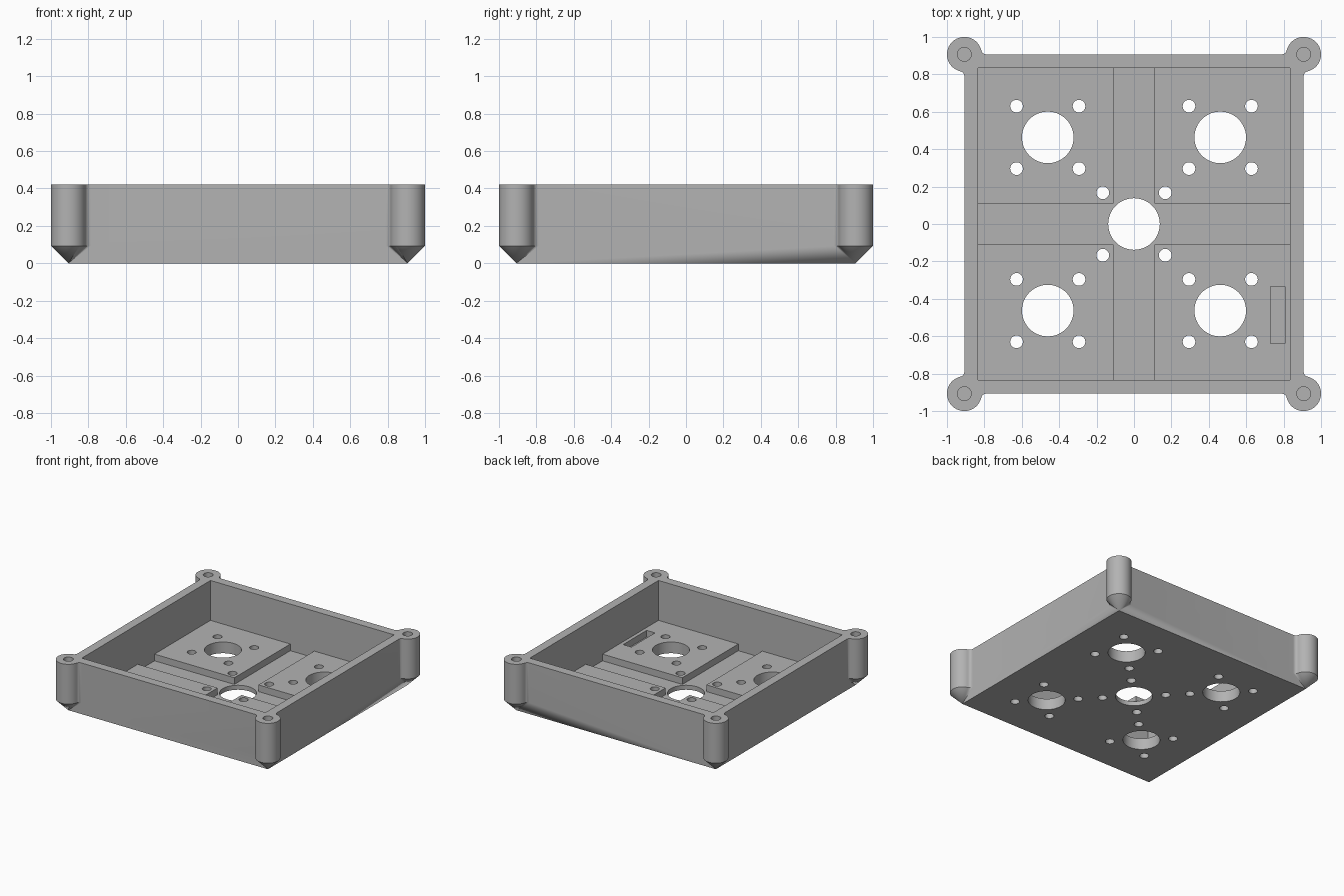
import bpy, bmesh
from math import sin, cos, pi, atan2, sqrt
from mathutils import Matrix

if "Cube" in bpy.data.objects:
    bpy.data.objects.remove(bpy.data.objects["Cube"])

HEIGHT = 0.42        # full height of the walls
OUTER = 0.907        # half width of the tray, also the post centres
INNER = 0.835        # half width of the cavity
PAD_TOP = 0.092      # top of the raised mounting pads
FLOOR = 0.037        # bottom of the cross channels
CHANNEL = 0.109      # half width of the channels
POST_R = 0.093
FILLET = 0.028

grey = bpy.data.materials.new("plain grey")
grey.use_nodes = True
colour = (0.45, 0.45, 0.45, 1)
grey.diffuse_color = colour
grey.node_tree.nodes["Principled BSDF"].inputs["Base Color"].default_value = colour


def prism(name, points, z0, z1, tip=None):
    """Extrude a plan outline, optionally tapering to a tip point below."""
    bm = bmesh.new()
    low = [bm.verts.new((x, y, z0)) for x, y in points]
    high = [bm.verts.new((x, y, z1)) for x, y in points]
    bm.faces.new(high)
    apex = bm.verts.new(tip) if tip else None
    if not tip:
        bm.faces.new(low[::-1])
    n = len(points)
    for i in range(n):
        j = (i + 1) % n
        bm.faces.new((low[i], low[j], high[j], high[i]))
        if tip:
            bm.faces.new((apex, low[j], low[i]))
    bmesh.ops.recalc_face_normals(bm, faces=bm.faces[:])
    mesh = bpy.data.meshes.new(name)
    bm.to_mesh(mesh)
    bm.free()
    mesh.materials.append(grey)
    ob = bpy.data.objects.new(name, mesh)
    bpy.context.collection.objects.link(ob)
    return ob


def arc(cx, cy, r, a0, a1, n):
    return [(cx + r * cos(a0 + (a1 - a0) * i / n), cy + r * sin(a0 + (a1 - a0) * i / n))
            for i in range(n + 1)]


def rect(x0, x1, y0, y1):
    return [(x0, y0), (x1, y0), (x1, y1), (x0, y1)]


def circle(x, y, r, n=48):
    return arc(x, y, r, 0, 2 * pi, n)[:-1]


def combine(target, tool, operation):
    """Apply one boolean and throw the tool away."""
    mod = target.modifiers.new("combine", 'BOOLEAN')
    mod.operation = operation
    mod.solver = 'EXACT'
    mod.object = tool
    bpy.context.view_layer.objects.active = target
    bpy.ops.object.modifier_apply(modifier=mod.name)
    bpy.data.objects.remove(tool)


def cut(points, z0, z1):
    combine(tray, prism("cutter", points, z0, z1), 'DIFFERENCE')


# Tray block
tray = prism("tray", rect(-OUTER, OUTER, -OUTER, OUTER), 0, HEIGHT)

# Corner posts: round outside, filleted into both walls, tapering to a point
reach = sqrt((POST_R + FILLET) ** 2 - FILLET ** 2)
touch = atan2(FILLET, -reach)
side = arc(-reach, FILLET, FILLET, -pi / 2, touch - pi, 6)
outline = side + arc(0, 0, POST_R, touch, pi / 2 - touch, 40)[1:-1]
outline += [(y, x) for x, y in reversed(side)]
outline += [(-0.02, -reach), (-0.02, -0.02), (-reach, -0.02)]
outline = [(x + OUTER, y + OUTER) for x, y in outline]
for k in range(4):
    post = prism("post", outline, POST_R, HEIGHT, tip=(OUTER, OUTER, 0))
    post.data.transform(Matrix.Rotation(k * pi / 2, 4, 'Z'))
    combine(tray, post, 'UNION')

# Cavity, then the cross channels that leave four raised pads
cut(rect(-INNER, INNER, -INNER, INNER), PAD_TOP, 1)
cut(rect(-INNER, INNER, -CHANNEL, CHANNEL), FLOOR, 0.3)
cut(rect(-CHANNEL, CHANNEL, -INNER, INNER), FLOOR, 0.3)

# Shaft openings with four screw holes around each
signs = [(-1, -1), (1, -1), (1, 1), (-1, 1)]
for cx, cy in [(0, 0)] + [(0.461 * a, 0.463 * b) for a, b in signs]:
    cut(circle(cx, cy, 0.138), -0.1, 0.3)
    for a, b in signs:
        cut(circle(cx + 0.167 * a, cy + 0.167 * b, 0.034, 24), -0.1, 0.3)

# Blind screw holes in the post tops
for a, b in signs:
    cut(circle(a * OUTER, b * OUTER, 0.037, 24), 0.15, 0.6)

# Slot pocket in one pad
cut(rect(0.73, 0.806, -0.64, -0.335), FLOOR, 0.3)

# Smooth round walls, keep edges sharp
bpy.ops.object.select_all(action='DESELECT')
tray.select_set(True)
bpy.context.view_layer.objects.active = tray
bpy.ops.object.shade_smooth_by_angle(angle=pi / 6)
